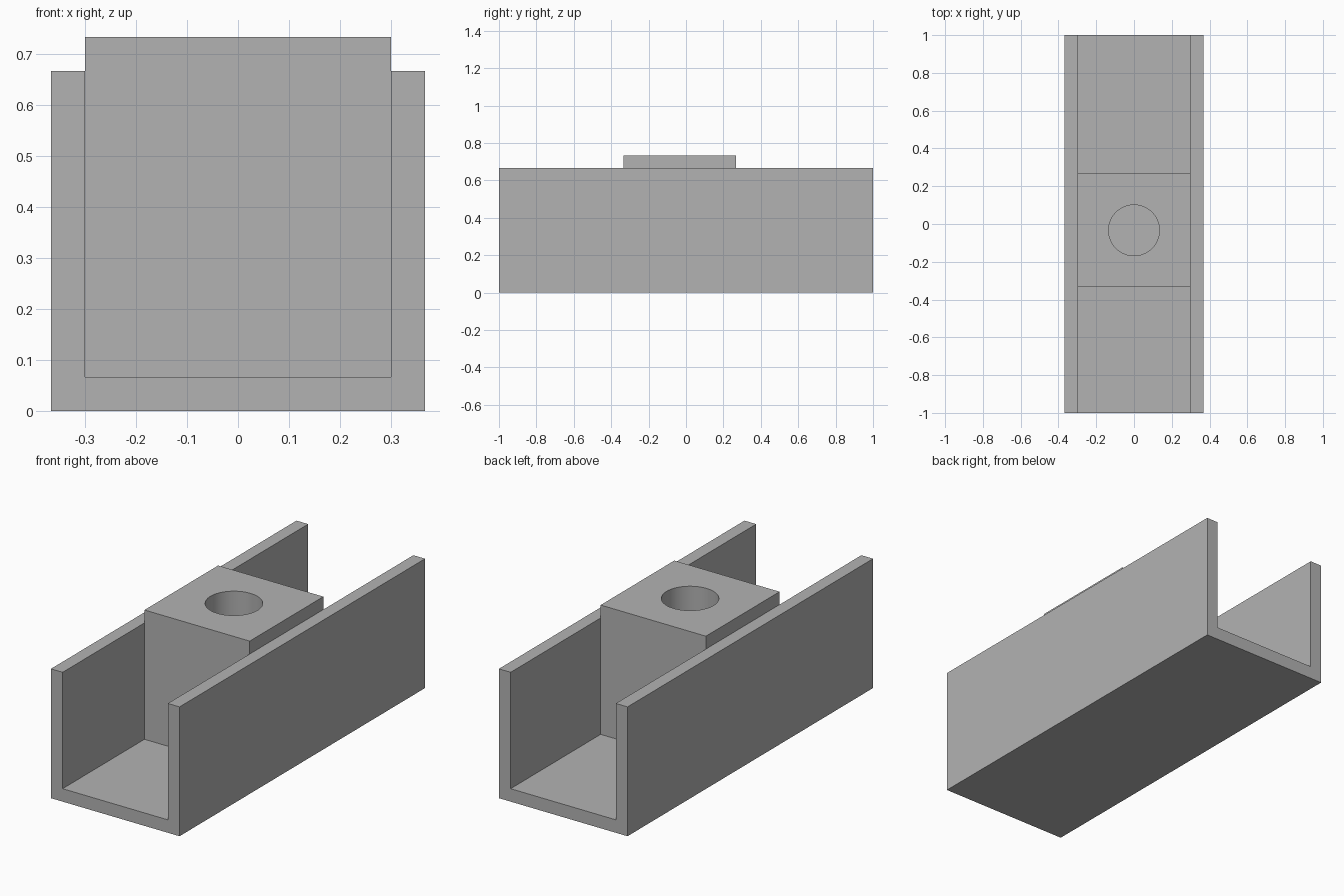
import bpy
import bmesh

WALL = 0.0667            # sheet thickness of the channel
HALF_W, HEIGHT = 0.3667, 0.6667
INNER = HALF_W - WALL
BLOCK_Y, BLOCK_TOP = -0.0333, 0.7333

cube = bpy.data.objects.get("Cube")
if cube:
    bpy.data.objects.remove(cube, do_unlink=True)

grey = bpy.data.materials.new("plain grey")
grey.use_nodes = True
colour = (0.45, 0.45, 0.45, 1)
grey.diffuse_color = colour
grey.node_tree.nodes["Principled BSDF"].inputs["Base Color"].default_value = colour


def extrude_profile(name, points, depth):
    """Make a solid by sweeping a closed outline along a vector."""
    bm = bmesh.new()
    face = bm.faces.new([bm.verts.new(p) for p in points])
    moved = bmesh.ops.extrude_face_region(bm, geom=[face])["geom"]
    verts = [v for v in moved if isinstance(v, bmesh.types.BMVert)]
    bmesh.ops.translate(bm, verts=verts, vec=depth)
    bmesh.ops.recalc_face_normals(bm, faces=bm.faces)
    mesh = bpy.data.meshes.new(name)
    bm.to_mesh(mesh)
    bm.free()
    mesh.materials.append(grey)
    obj = bpy.data.objects.new(name, mesh)
    bpy.context.collection.objects.link(obj)
    return obj


# U-shaped channel, open at the top and both ends
half = [(HALF_W, 0), (HALF_W, HEIGHT), (INNER, HEIGHT), (INNER, WALL)]
outline = half + [(-x, z) for x, z in reversed(half)]
extrude_profile("channel", [(x, -1, z) for x, z in outline], (0, 2, 0))

# Block seated in the channel
corners = [(-1, -1), (1, -1), (1, 1), (-1, 1)]
block = extrude_profile(
    "bored_block",
    [(x * INNER, BLOCK_Y + y * 0.3, WALL) for x, y in corners],
    (0, 0, BLOCK_TOP - WALL))

# Round bore down through the block to the channel floor
bpy.ops.mesh.primitive_cylinder_add(vertices=64, radius=0.1345, depth=2,
                                    location=(0, BLOCK_Y, 0.4))
cutter = bpy.context.object
cutter.name = "bore_cutter"
cutter.data.materials.append(grey)
cutter.hide_render = True
cutter.hide_set(True)
bore = block.modifiers.new("bore", "BOOLEAN")
bore.operation = "DIFFERENCE"
bore.solver = "EXACT"
bore.object = cutter

# Smooth the bore wall while keeping its rims sharp
bpy.context.view_layer.update()
evaluated = block.evaluated_get(bpy.context.evaluated_depsgraph_get())
block.data = bpy.data.meshes.new_from_object(evaluated)
block.modifiers.clear()
bpy.data.objects.remove(cutter, do_unlink=True)
bpy.ops.object.select_all(action="DESELECT")
block.select_set(True)
bpy.context.view_layer.objects.active = block
bpy.ops.object.shade_smooth_by_angle()
